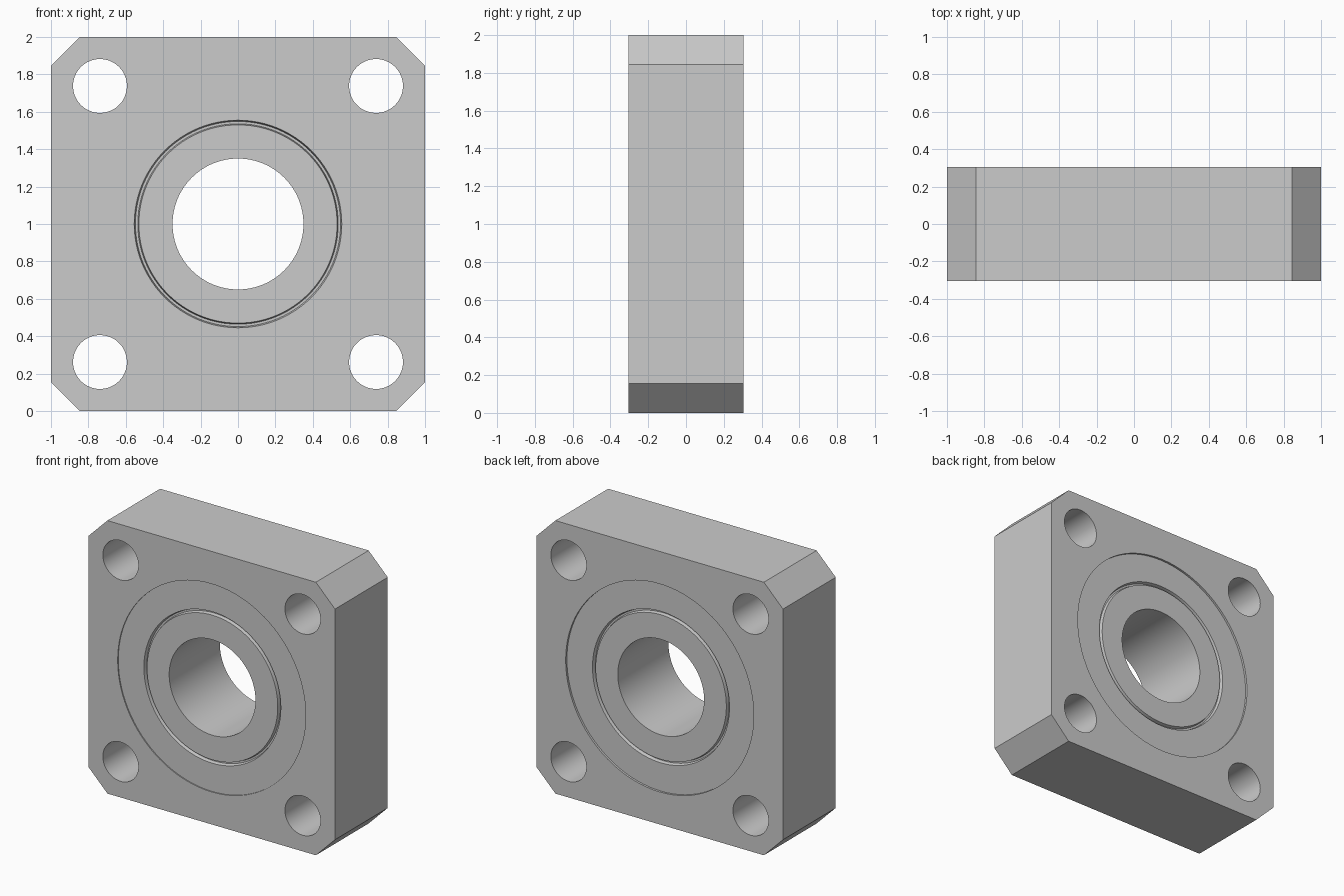
import bpy, bmesh, math
from mathutils import Matrix

cube = bpy.data.objects.get("Cube")
if cube:
    bpy.data.objects.remove(cube, do_unlink=True)

steel = bpy.data.materials.new("grey steel")
steel.use_nodes = True
GREY = (0.6, 0.6, 0.6, 1.0)
steel.diffuse_color = GREY
steel.node_tree.nodes["Principled BSDF"].inputs["Base Color"].default_value = GREY

HALF = 0.305          # half thickness of the housing
FRONT, BACK = -0.297, 0.29   # bearing faces, slightly sunk
CENTRE = 1.0          # height of the bore axis
SEGMENTS = 96


def circle(cx, cy, r, n=SEGMENTS):
    return [(cx + r * math.cos(2 * math.pi * i / n),
             cy + r * math.sin(2 * math.pi * i / n)) for i in range(n)]


def finish(obj):
    bm = bmesh.new()
    bm.from_mesh(obj.data)
    bmesh.ops.remove_doubles(bm, verts=bm.verts, dist=1e-5)
    bmesh.ops.recalc_face_normals(bm, faces=bm.faces)
    bm.to_mesh(obj.data)
    bm.free()
    obj.data.materials.clear()
    obj.data.materials.append(steel)
    bpy.ops.object.select_all(action='DESELECT')
    obj.select_set(True)
    bpy.context.view_layer.objects.active = obj
    bpy.ops.object.shade_smooth_by_angle(angle=math.radians(20))


def plate(name, loops, half):
    """Extrude a filled outline with holes, standing upright."""
    curve = bpy.data.curves.new(name, 'CURVE')
    curve.dimensions = '2D'
    curve.fill_mode = 'BOTH'
    curve.extrude = half
    for loop in loops:
        spline = curve.splines.new('POLY')
        spline.points.add(len(loop) - 1)
        for point, (x, y) in zip(spline.points, loop):
            point.co = (x, y, 0, 1)
        spline.use_cyclic_u = True
    obj = bpy.data.objects.new(name, curve)
    bpy.context.collection.objects.link(obj)
    bpy.ops.object.select_all(action='DESELECT')
    obj.select_set(True)
    bpy.context.view_layer.objects.active = obj
    bpy.ops.object.convert(target='MESH')
    obj = bpy.context.view_layer.objects.active
    obj.data.transform(Matrix.Translation((0, 0, CENTRE)) @ Matrix.Rotation(math.pi / 2, 4, 'X'))
    finish(obj)


def ring(name, profile):
    """Spin a closed (radius, y) profile around the bore axis."""
    bm = bmesh.new()
    rows = [[bm.verts.new((x, y, z)) for x, z in circle(0, CENTRE, r)] for r, y in profile]
    for k, row in enumerate(rows):
        nxt = rows[(k + 1) % len(rows)]
        for i in range(SEGMENTS):
            j = (i + 1) % SEGMENTS
            bm.faces.new((row[i], row[j], nxt[j], nxt[i]))
    mesh = bpy.data.meshes.new(name)
    bm.to_mesh(mesh)
    bm.free()
    obj = bpy.data.objects.new(name, mesh)
    bpy.context.collection.objects.link(obj)
    finish(obj)


# Square housing with cut corners, bearing seat and four bolt holes
c = 0.845
outline = [(c, -1), (1, -c), (1, c), (c, 1), (-c, 1), (-1, c), (-1, -c), (-c, -1)]
bolt_holes = [circle(sx * 0.738, sz * 0.738, 0.144, 64) for sx in (-1, 1) for sz in (-1, 1)]
plate("housing", [outline, circle(0, 0, 0.762)] + bolt_holes, HALF)

# Bearing races, with sloped edges towards the groove between them
D = 0.03
ring("outer_race", [(0.762, FRONT), (0.555, FRONT), (0.547, FRONT + D),
                    (0.547, BACK - D), (0.555, BACK), (0.762, BACK)])
ring("inner_race", [(0.35, FRONT), (0.53, FRONT), (0.537, FRONT + D),
                    (0.537, BACK - D), (0.53, BACK), (0.35, BACK)])

# Seal closing the groove
ring("seal", [(0.535, FRONT + 0.025), (0.55, FRONT + 0.025),
              (0.55, BACK - 0.025), (0.535, BACK - 0.025)])
